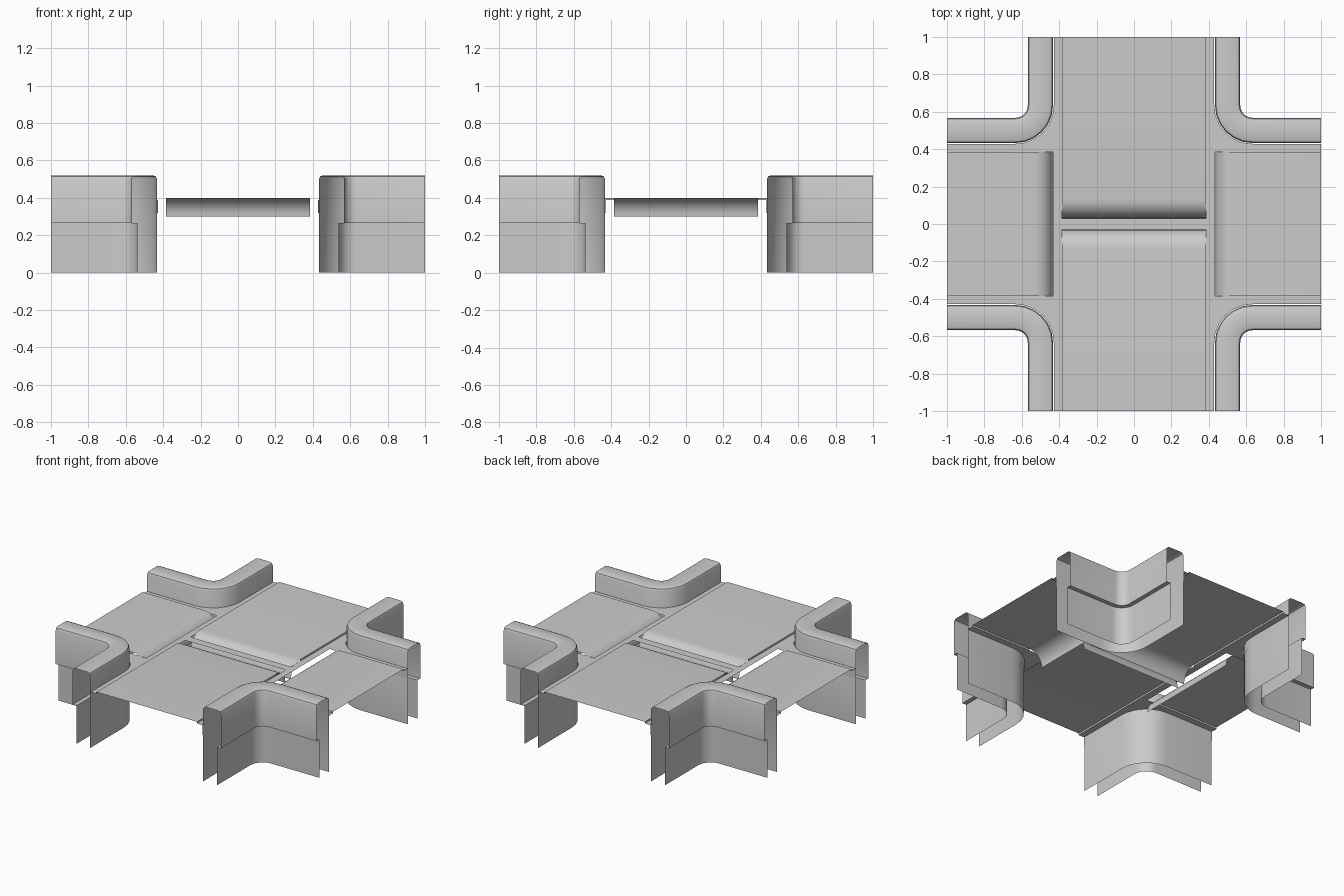
import bpy, bmesh, math

cube = bpy.data.objects.get("Cube")
if cube:
    bpy.data.objects.remove(cube)

GREY = (0.6, 0.6, 0.6, 1)
mat = bpy.data.materials.new("plain_grey")
mat.use_nodes = True
mat.diffuse_color = GREY
mat.node_tree.nodes["Principled BSDF"].inputs["Base Color"].default_value = GREY

WALL = 0.433      # inner wall face distance from the axis
EDGE = 0.385      # half width of a floor panel
FLOOR = 0.4
FRAME = 0.388     # height of the frame between the panels
BEND = 0.2        # corner radius of the inner wall face


def finish(name, bm):
    bmesh.ops.remove_doubles(bm, verts=bm.verts, dist=1e-5)
    bmesh.ops.recalc_face_normals(bm, faces=bm.faces)
    mesh = bpy.data.meshes.new(name)
    bm.to_mesh(mesh)
    bm.free()
    mesh.materials.append(mat)
    obj = bpy.data.objects.new(name, mesh)
    bpy.context.collection.objects.link(obj)
    bpy.ops.object.select_all(action="DESELECT")
    obj.select_set(True)
    bpy.context.view_layer.objects.active = obj
    bpy.ops.object.shade_smooth_by_angle(angle=math.radians(35))
    return obj


def loft(bm, rows):
    """Skin quads between successive rows of points."""
    grid = [[bm.verts.new(p) for p in row] for row in rows]
    for a, b in zip(grid, grid[1:]):
        for i in range(len(a) - 1):
            bm.faces.new((a[i], a[i + 1], b[i + 1], b[i]))


def corner_path(offset, steps=6):
    """Plan of a bent wall in the +x +y corner, pushed outward by offset."""
    c, r = WALL + BEND, BEND - offset
    pts = [(WALL + offset, 1)]
    for i in range(steps + 1):
        a = math.pi + i * math.pi / 2 / steps
        pts.append((c + r * math.cos(a), c + r * math.sin(a)))
    return pts + [(1, WALL + offset)]


# Hollow wall profile: (offset outward, height)
profile = [(0, 0), (0, 0.5), (0.006, 0.514), (0.02, 0.52), (0.115, 0.52),
           (0.129, 0.514), (0.135, 0.5), (0.135, 0.265), (0.105, 0.265), (0.105, 0)]

# One wall and one frame corner in each quadrant
for side, sx in (("left", 1), ("right", -1)):
    for end, sy in (("back", 1), ("front", -1)):
        bm = bmesh.new()
        loft(bm, [[(sx * x, sy * y, z) for x, y in corner_path(d)] for d, z in profile])
        finish(f"{end}_{side}_wall", bm)

        # Floor frame fills up to the wall and folds down beside it
        bm = bmesh.new()
        rim = corner_path(-0.004)
        half = len(rim) // 2
        inner = [(EDGE, max(y, EDGE)) for x, y in rim[:half]]
        inner += [(max(x, EDGE), EDGE) for x, y in rim[half:]]
        inner[half - 1] = (EDGE, EDGE)
        inner[half] = (EDGE, EDGE)
        rows = [[(sx * x, sy * y, z) for x, y in plan]
                for plan, z in ((inner, FRAME), (rim, FRAME), (rim, 0.32))]
        loft(bm, rows)
        bmesh.ops.dissolve_degenerate(bm, edges=bm.edges, dist=1e-5)
        finish(f"{end}_{side}_frame_corner", bm)

    # Straight frame strip beside the middle of the crossing
    bm = bmesh.new()
    loft(bm, [[(sx * x, y, FRAME) for x in (EDGE, WALL)] for y in (-EDGE, EDGE)])
    finish(f"{side}_frame_strip", bm)

# Frame strip across the middle
bm = bmesh.new()
loft(bm, [[(x, y, FRAME) for x in (-EDGE, EDGE)] for y in (-0.03, 0.03)])
finish("middle_frame_strip", bm)


def floor_panel(name, start, reach, turn):
    """Flat panel along +y whose inner end curls down, turned about z."""
    bm = bmesh.new()
    line = [(1, FLOOR)]
    for i in range(9):
        a = i * math.pi / 2 / 8
        line.append((start + reach * (1 - math.sin(a)), FLOOR - 0.1 * (1 - math.cos(a))))
    c, s = math.cos(turn), math.sin(turn)
    loft(bm, [[(x * c - y * s, x * s + y * c, z) for x in (-EDGE, EDGE)] for y, z in line])
    # Thin folded rims down to the frame along both long edges
    for x in (-EDGE, EDGE):
        loft(bm, [[(x * c - y * s, x * s + y * c, z) for z in (FLOOR, FRAME)]
                  for y in (start + reach, 1)])
    obj = finish(name, bm)
    # Sheet faces upward
    mesh = obj.data
    if max(mesh.polygons, key=lambda p: p.area).normal.z < 0:
        mesh.flip_normals()


floor_panel("back_floor_panel", 0.03, 0.1, 0)
floor_panel("front_floor_panel", 0.03, 0.1, math.pi)
floor_panel("left_floor_panel", WALL, 0.1, -math.pi / 2)
floor_panel("right_floor_panel", WALL, 0.1, math.pi / 2)
